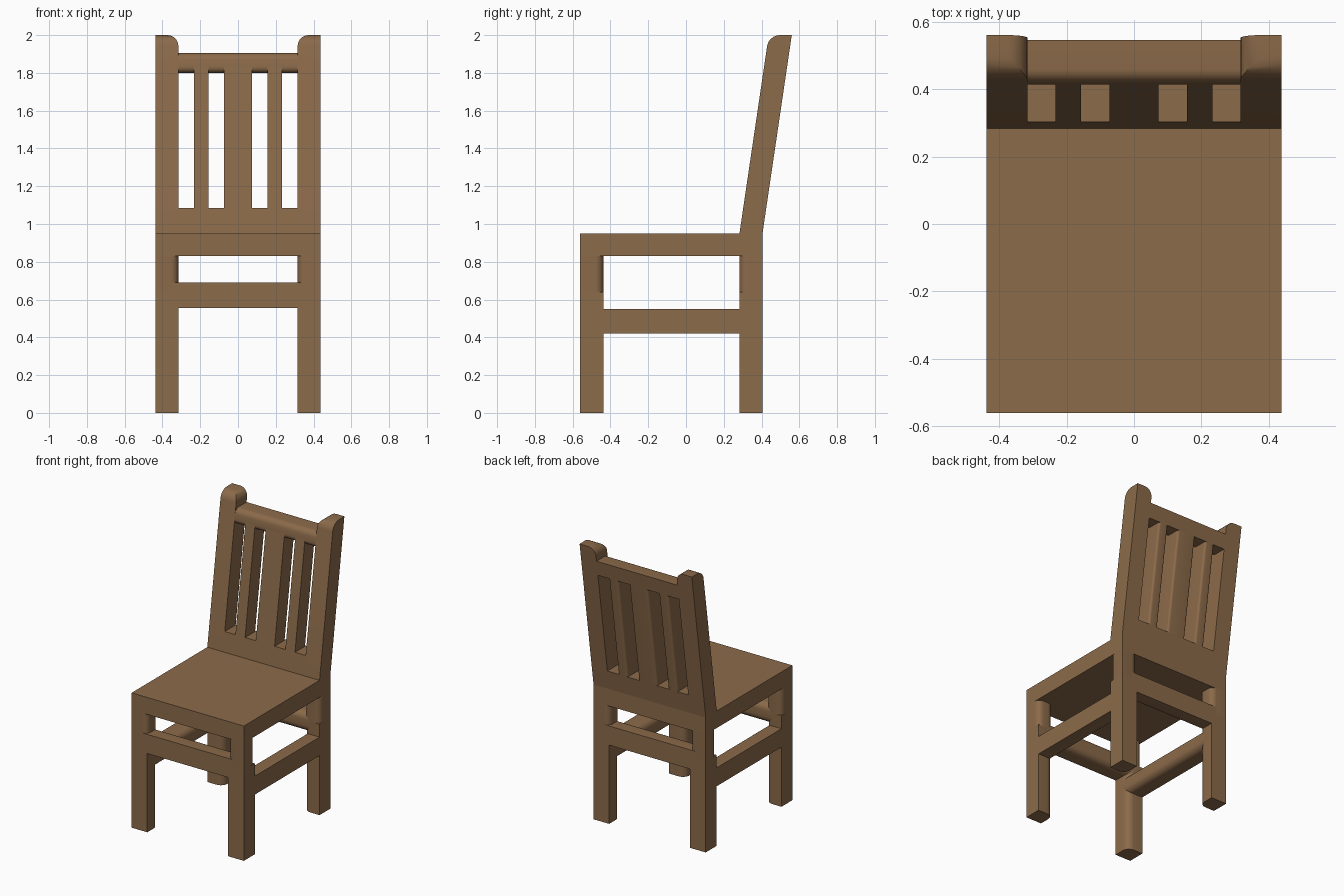
import bpy, bmesh, math

if "Cube" in bpy.data.objects:
    bpy.data.objects.remove(bpy.data.objects["Cube"])

wood = bpy.data.materials.new("brown wood")
wood.diffuse_color = (0.26, 0.145, 0.068, 1)
wood.use_nodes = True
wood.node_tree.nodes["Principled BSDF"].inputs["Base Color"].default_value = wood.diffuse_color

X, Y, T = 0.4375, 0.56, 0.122      # half width, half depth, post thickness
XI = X - T                         # inner face of the posts
YB = 0.405                         # back face of the rear legs
SEAT = 0.95
LEAN = (Y - YB) / (2.0 - SEAT)     # backward lean of the backrest


def box(name, lo, hi, rounded="", r=0.04, lean=False, mirror=False):
    """Box from lo to hi; rounded lists edges such as 'x+y- z+y-'."""
    bm = bmesh.new()
    bmesh.ops.create_cube(bm, size=1)
    for v in bm.verts:
        v.co = [lo[i] + (v.co[i] + 0.5) * (hi[i] - lo[i]) for i in range(3)]

    def on_side(v, axis, sign):
        i = "xyz".index(axis)
        return abs(v.co[i] - (hi if sign == "+" else lo)[i]) < 1e-5

    edges = set()
    for s in rounded.split():
        edges |= {e for e in bm.edges
                  if all(on_side(v, s[0], s[1]) and on_side(v, s[2], s[3]) for v in e.verts)}
    if edges:
        bmesh.ops.bevel(bm, geom=list(edges), offset=r, segments=6, profile=0.5,
                        affect='EDGES', clamp_overlap=True)
    if lean:
        for v in bm.verts:
            v.co.y += (v.co.z - SEAT) * LEAN
    bmesh.ops.recalc_face_normals(bm, faces=bm.faces)
    me = bpy.data.meshes.new(name)
    bm.to_mesh(me)
    bm.free()
    me.materials.append(wood)
    ob = bpy.data.objects.new(name, me)
    bpy.context.collection.objects.link(ob)
    if mirror:
        ob.modifiers.new("mirror", 'MIRROR')
    bpy.ops.object.select_all(action='DESELECT')
    ob.select_set(True)
    bpy.context.view_layer.objects.active = ob
    bpy.ops.object.shade_smooth_by_angle(angle=math.radians(35))
    return ob


# Seat slab
box("seat", (-X, -Y, 0.83), (X, YB, SEAT))

# Legs: inner corner rounded, softer between the rails and the seat
for name, y0, inner, outer in (("front", -Y, "y+", "y-"), ("back", YB - T, "y-", "y+")):
    box(name + "_leg", (XI, y0, 0), (X, y0 + T, 0.64),
        "x-" + inner, 0.05, mirror=True)
    box(name + "_leg_top", (XI, y0, 0.64), (X, y0 + T, 0.83),
        f"x-{inner} x-{outer} x+{inner}", 0.04, mirror=True)
    # Cross rail between the legs
    box(name + "_rail", (-XI - 0.05, y0, 0.555), (XI + 0.05, y0 + T, 0.69),
        f"z+{inner} z-{inner}", 0.045)

# Side rails
box("side_rail", (XI, -Y + T - 0.05, 0.42), (X, YB - T + 0.05, 0.55),
    "z+x- z-x-", 0.045, mirror=True)

# Backrest posts with rounded inner and front tops
box("back_post", (XI, YB - T, SEAT), (X, YB, 2.0),
    "z+x- z+y-", 0.058, lean=True, mirror=True)

# Backrest rails
box("backrest_lower_rail", (-XI, YB - T, SEAT), (XI, YB, 1.085), lean=True)
box("backrest_top_rail", (-XI - 0.01, YB - T, 1.80), (XI + 0.01, YB, 1.905),
    "z+y- z-y-", 0.035, lean=True)

# Slats
box("centre_slat", (-0.073, YB - T, 1.085), (0.073, YB, 1.84),
    "x-y+ x+y+", 0.015, lean=True)
box("side_slat", (0.157, YB - T, 1.085), (0.232, YB, 1.84),
    "x-y+ x+y+", 0.015, lean=True, mirror=True)
